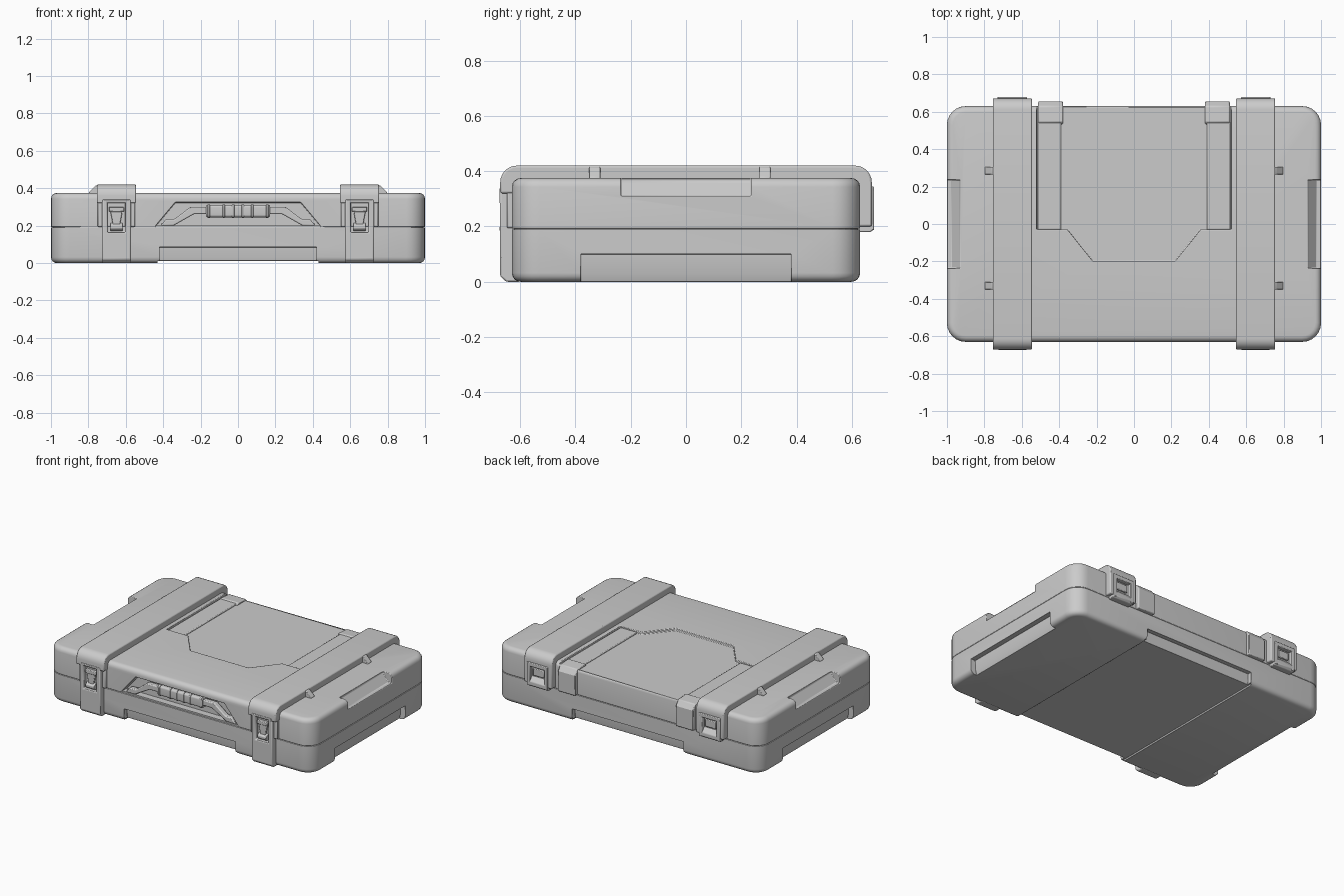
import bpy, bmesh, math

if "Cube" in bpy.data.objects:
    bpy.data.objects.remove(bpy.data.objects["Cube"])


def prism(name, pts, axis, a, b):
    """Extrude a 2D profile along an axis from a to b."""
    place = {'x': lambda u, v, t: (t, u, v),
             'y': lambda u, v, t: (u, t, v),
             'z': lambda u, v, t: (u, v, t)}[axis]
    bm = bmesh.new()
    lo = [bm.verts.new(place(u, v, a)) for u, v in pts]
    hi = [bm.verts.new(place(u, v, b)) for u, v in pts]
    bm.faces.new(lo)
    bm.faces.new(hi[::-1])
    n = len(pts)
    for i in range(n):
        bm.faces.new((lo[i], hi[i], hi[(i + 1) % n], lo[(i + 1) % n]))
    bmesh.ops.recalc_face_normals(bm, faces=bm.faces)
    me = bpy.data.meshes.new(name)
    bm.to_mesh(me)
    bm.free()
    ob = bpy.data.objects.new(name, me)
    bpy.context.collection.objects.link(ob)
    return ob


def box(name, x0, x1, y0, y1, z0, z1):
    return prism(name, [(x0, y0), (x1, y0), (x1, y1), (x0, y1)], 'z', z0, z1)


def arc(cx, cy, r, a0, a1, n=6):
    return [(cx + r * math.cos(math.radians(a0 + (a1 - a0) * i / n)),
             cy + r * math.sin(math.radians(a0 + (a1 - a0) * i / n))) for i in range(n + 1)]


def rounded_rect(x, y, r):
    return (arc(x - r, y - r, r, 0, 90) + arc(r - x, y - r, r, 90, 180) +
            arc(r - x, r - y, r, 180, 270) + arc(x - r, r - y, r, 270, 360))


def activate(ob):
    bpy.ops.object.select_all(action='DESELECT')
    ob.select_set(True)
    bpy.context.view_layer.objects.active = ob


def cut(ob, cutter):
    m = ob.modifiers.new('cut', 'BOOLEAN')
    m.operation, m.solver, m.object = 'DIFFERENCE', 'EXACT', cutter
    activate(ob)
    bpy.ops.object.modifier_apply(modifier=m.name)
    bpy.data.objects.remove(cutter)


def finish(ob, width=0.006, mirror=True):
    if width:
        m = ob.modifiers.new('bevel', 'BEVEL')
        m.width, m.segments, m.limit_method = width, 2, 'ANGLE'
        m.angle_limit = math.radians(35)
    if mirror:
        ob.modifiers.new('mirror', 'MIRROR')
    activate(ob)
    bpy.ops.object.shade_smooth_by_angle(angle=math.radians(32))
    return ob


def shell(name, z0, z1, z_round):
    """Half of the case, with one rounded rim at z_round."""
    ob = prism(name, rounded_rect(1.0, 0.63, 0.1), 'z', z0, z1)
    bm = bmesh.new()
    bm.from_mesh(ob.data)
    rim = [e for e in bm.edges if all(abs(v.co.z - z_round) < 1e-5 for v in e.verts)]
    bmesh.ops.bevel(bm, geom=rim, offset=0.032, segments=4, profile=0.5, affect='EDGES')
    bm.to_mesh(ob.data)
    bm.free()
    return ob


# Base: channel underneath and open recesses on all four sides
base = shell('base_shell', 0, 0.19, 0)
cut(base, box('c', -0.43, 0.43, -0.8, 0.8, -0.1, 0.012))
for s in (-1, 1):
    front = [(s * 0.8, -0.1), (s * 0.8, 0.085), (s * 0.6, 0.085), (s * 0.597, 0.03), (s * 0.57, -0.1)]
    cut(base, prism('c', front, 'x', -0.42, 0.42))
    side = [(s * 1.2, -0.1), (s * 1.2, 0.1), (s * 0.965, 0.1), (s * 0.962, 0.03), (s * 0.92, -0.1)]
    cut(base, prism('c', side, 'y', -0.38, 0.38))
finish(base, 0.006, False)

# Lid: sunken rear panel, handle pocket, sloped side notches
lid = shell('lid_shell', 0.192, 0.375, 0.375)
half = [(0.22, -0.2), (0.355, -0.03), (0.52, -0.03), (0.52, 0.8)]
cut(lid, prism('c', half + [(-x, y) for x, y in half[::-1]], 'z', 0.357, 0.5))
pocket = [(0.44, 0.1), (0.44, 0.2), (0.335, 0.325), (-0.335, 0.325), (-0.44, 0.2), (-0.44, 0.1)]
cut(lid, prism('c', pocket, 'y', -0.8, -0.575))
for s in (-1, 1):
    notch = [(s * 0.93, 0.5), (s * 0.93, 0.362), (s * 0.975, 0.31), (s * 1.2, 0.31), (s * 1.2, 0.5)]
    cut(lid, prism('c', notch, 'y', -0.235, 0.235))
finish(lid, 0.006, False)

# Thin dark line of the seam
prism('seam_gasket', rounded_rect(0.992, 0.622, 0.095), 'z', 0.18, 0.2)

# Raised ribs flanking the sunken rear panel, with a thicker end over the back
rib = [(0.58, 0.192), (0.655, 0.192), (0.655, 0.33), (0.63, 0.366), (0.545, 0.372), (0.52, 0.34)]
finish(prism('rear_rib_end', rib, 'x', 0.38, 0.512), 0.006)
finish(box('rear_rib', 0.39, 0.515, -0.03, 0.55, 0.34, 0.366), 0.005)

# Straps over the lid
top = ([(-0.6, 0.32), (-0.6, 0.34), (0.6, 0.34), (0.6, 0.2), (0.672, 0.2)] +
       arc(0.612, 0.36, 0.06, 0, 90) + arc(-0.612, 0.36, 0.06, 90, 180) + [(-0.672, 0.32)])
strap = prism('strap', top, 'x', 0.545, 0.755)
cut(strap, box('c', 0.595, 0.71, 0.652, 0.8, 0.1, 0.325))
finish(strap, 0.007)
finish(box('strap_front_flange', 0.55, 0.75, -0.648, -0.6, 0.194, 0.33), 0.006)
for y in (-0.33, 0.285):
    finish(prism('strap_tab', [(0.74, 0.36), (0.797, 0.36), (0.797, 0.378), (0.76, 0.415), (0.74, 0.415)],
                 'y', y - 0.02, y + 0.02), 0.003)

# Front strap legs with a latch pocket
leg = prism('strap_front_leg', [(-0.6, 0), (-0.65, 0), (-0.672, 0.02), (-0.674, 0.34), (-0.6, 0.34)],
            'x', 0.573, 0.727)
cut(leg, box('c', 0.602, 0.698, -0.8, -0.645, 0.165, 0.325))
finish(leg, 0.006)

# Front latches: hook bar, tapered lever, lower catch
finish(box('latch_hook', 0.61, 0.69, -0.668, -0.63, 0.275, 0.3), 0.004)
finish(prism('latch_lever', [(0.632, 0.2), (0.668, 0.2), (0.682, 0.275), (0.618, 0.275)],
             'y', -0.662, -0.63), 0.004)
finish(prism('latch_catch', [(-0.63, 0.172), (-0.66, 0.172), (-0.674, 0.185), (-0.674, 0.2), (-0.655, 0.215),
                             (-0.63, 0.215)], 'x', 0.617, 0.683), 0.003)

# Rear hinges: raised frame, plate and sloping lower lip
for x in (0.573, 0.706):
    finish(box('hinge_frame_side', x, x + 0.024, 0.62, 0.68, 0.186, 0.335), 0.004)
finish(box('hinge_frame_top', 0.573, 0.73, 0.62, 0.68, 0.318, 0.345), 0.004)
finish(box('hinge_plate', 0.612, 0.692, 0.64, 0.665, 0.255, 0.305), 0.004)
finish(prism('hinge_lip', [(0.62, 0.18), (0.668, 0.18), (0.68, 0.192), (0.68, 0.215), (0.655, 0.245),
                           (0.62, 0.245)], 'x', 0.573, 0.73), 0.004)

# Carry handle: bent arms, grip and grip rings
arm = [(0.15, 0.262), (0.235, 0.262), (0.345, 0.2), (0.415, 0.2), (0.385, 0.235), (0.34, 0.235),
       (0.255, 0.3), (0.15, 0.3)]
finish(prism('handle_arm', arm, 'y', -0.622, -0.585), 0.006)
grip = [(y - 0.605, z + 0.278) for y, z in rounded_rect(0.024, 0.033, 0.014)]
finish(prism('handle_grip', grip, 'x', -0.17, 0.17), 0.004, False)
ring = [(y - 0.605, z + 0.278) for y, z in rounded_rect(0.027, 0.036, 0.015)]
for x in (0.02, 0.07, 0.15):
    finish(prism('grip_ring', ring, 'x', x, x + 0.012), 0.002)
# Handle pivot blocks
finish(box('handle_pivot', 0.34, 0.41, -0.618, -0.56, 0.194, 0.215), 0.004)
